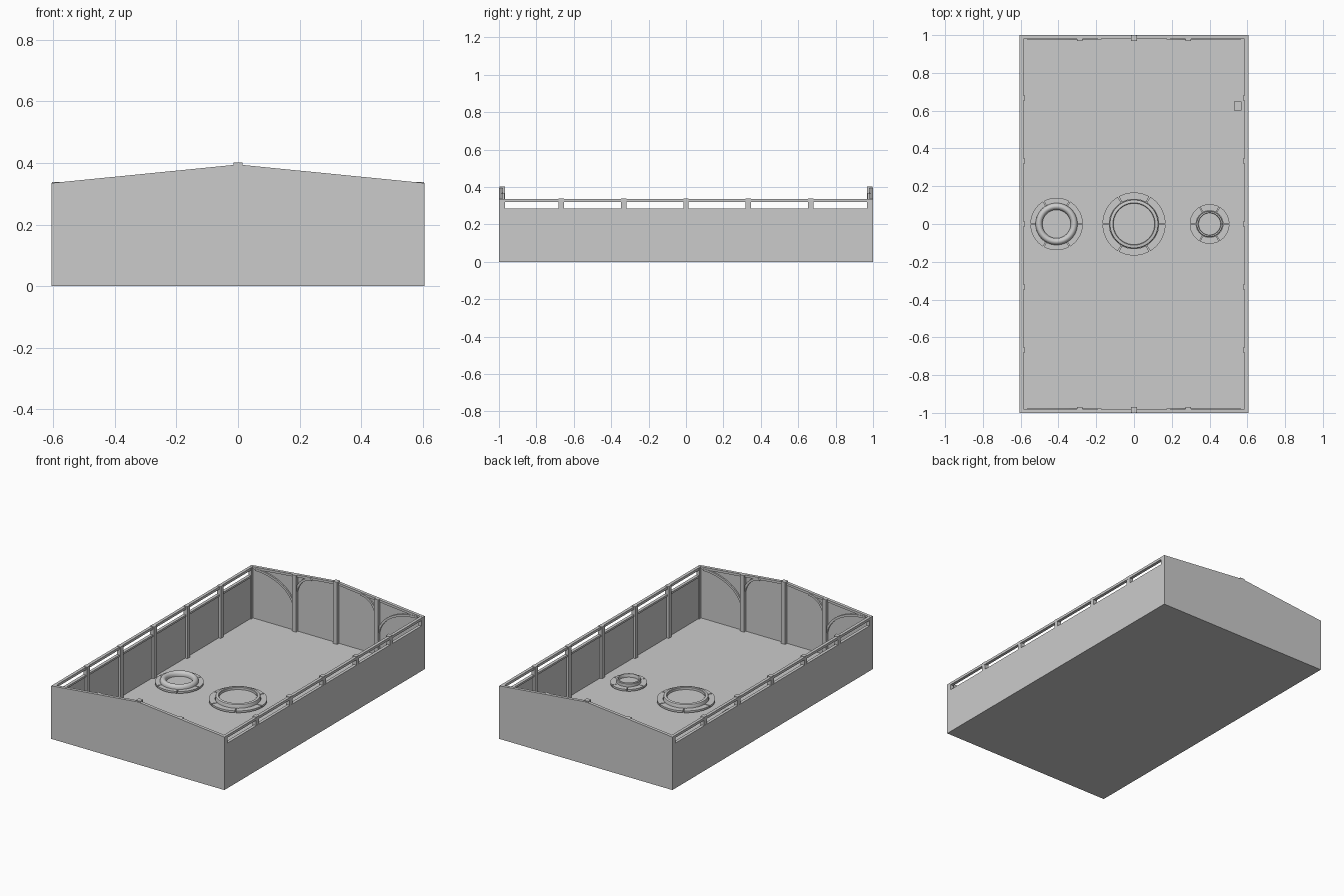
import bpy, bmesh
from math import sin, cos, pi, radians

if "Cube" in bpy.data.objects:
    bpy.data.objects.remove(bpy.data.objects["Cube"])

W, L, T = 0.605, 1.0, 0.013      # half width, half length, wall thickness
EAVE, RIDGE, FLOOR = 0.335, 0.395, 0.01


def finish(name, bm, smooth=False):
    bmesh.ops.remove_doubles(bm, verts=bm.verts, dist=1e-6)
    bmesh.ops.recalc_face_normals(bm, faces=bm.faces)
    me = bpy.data.meshes.new(name)
    bm.to_mesh(me)
    bm.free()
    ob = bpy.data.objects.new(name, me)
    bpy.context.collection.objects.link(ob)
    if smooth:
        bpy.ops.object.select_all(action='DESELECT')
        ob.select_set(True)
        bpy.context.view_layer.objects.active = ob
        bpy.ops.object.shade_smooth_by_angle(angle=radians(35))
    return ob


def box(name, x0, x1, y0, y1, z0, z1):
    bm = bmesh.new()
    bmesh.ops.create_cube(bm, size=1)
    for v in bm.verts:
        v.co = (x1 if v.co.x > 0 else x0, y1 if v.co.y > 0 else y0, z1 if v.co.z > 0 else z0)
    return finish(name, bm)


def prism(name, pts, y0, y1):
    """Extrude an x-z outline along y."""
    bm = bmesh.new()
    f = bm.faces.new([bm.verts.new((x, y0, z)) for x, z in pts])
    ext = bmesh.ops.extrude_face_region(bm, geom=[f])['geom']
    bmesh.ops.translate(bm, vec=(0, y1 - y0, 0),
                        verts=[g for g in ext if isinstance(g, bmesh.types.BMVert)])
    return finish(name, bm)


def lathe(name, profile, cx, a0=0, a1=2 * pi, n=48, loop=False):
    """Revolve an r-z profile about the vertical axis at (cx, 0)."""
    bm = bmesh.new()
    rings = []
    for i in range(n + 1):
        a = a0 + (a1 - a0) * i / n
        rings.append([bm.verts.new((cx + r * cos(a), r * sin(a), z)) for r, z in profile])
    m = len(profile)
    for p, q in zip(rings, rings[1:]):
        for k in range(m if loop else m - 1):
            bm.faces.new((p[k], p[(k + 1) % m], q[(k + 1) % m], q[k]))
    if loop:
        bm.faces.new(rings[0])
        bm.faces.new(rings[-1])
    return finish(name, bm, True)


def roof(x):
    return RIDGE - (RIDGE - EAVE) * abs(x) / W


# floor slab
box("floor", -W, W, -L, L, 0, FLOOR)

# long walls with a window band, top rail and posts
for s, side in ((-1, "left"), (1, "right")):
    def xs(a, b):
        return sorted((s * a, s * b))
    box(side + "_wall", *xs(W - T, W), -L, L, 0, 0.285)
    box(side + "_sill", *xs(W - T - 0.006, W - T), -L + T, L - T, 0.273, 0.285)
    box(side + "_top_rail", *xs(W - 0.019, W), -L, L, 0.319, EAVE)
    for i in range(-2, 3):
        y = i / 3
        box(side + "_post", *xs(W - 0.028, W - 0.001), y - 0.014, y + 0.014, FLOOR, EAVE + 0.003)
    for e in (-1, 1):
        y0, y1 = sorted((e * 0.968, e * L))
        box(side + "_corner_post", *xs(W - 0.02, W), y0, y1, FLOOR, EAVE)

# gable walls with rafters, posts and curved braces
for e, end in ((-1, "front"), (1, "back")):
    def ys(a, b):
        return sorted((e * a, e * b))
    prism(end + "_gable", [(-W, 0), (W, 0), (W, EAVE), (0, RIDGE), (-W, EAVE)], *ys(L - T, L))
    prism(end + "_rafters", [(-W, EAVE), (0, RIDGE), (W, EAVE),
                             (W, EAVE - 0.015), (0, RIDGE - 0.015), (-W, EAVE - 0.015)],
          *ys(L - 0.02, L - T))
    box(end + "_ridge_post", -0.015, 0.015, *ys(0.968, L - 0.002), FLOOR, 0.402)
    for s in (-1, 1):
        xp = 0.287
        x0, x1 = sorted((s * (xp - 0.014), s * (xp + 0.014)))
        box(end + "_gable_post", x0, x1, *ys(0.97, L - T), FLOOR, roof(xp))
        for span, drop, d in ((0.28, 0.19, 1), (0.115, 0.13, -1)):
            top = roof(xp + d * span) - 0.008
            outer, inner = [], []
            for i in range(13):
                a = pi / 2 * i / 12
                for lst, t in ((outer, 0.0), (inner, 0.014)):
                    x = xp + d * (span - (span - t) * cos(a))
                    lst.append((s * x, top - drop + (drop - t) * sin(a)))
            prism(end + "_curved_brace", outer + inner[::-1], *ys(0.978, L - T))


def bench(name, cx, r0, r1, z0, z1):
    """Six curved bench segments around a tub, with small gaps."""
    for k in range(6):
        a = k * pi / 3
        lathe(name, [(r0, z0), (r1, z0), (r1, z1), (r0, z1)], cx,
              a + 0.02, a + pi / 3 - 0.02, 10, True)


# central round tub
lathe("centre_tub", [(0.13, FLOOR), (0.13, 0.048), (0.127, 0.055), (0.122, 0.057),
                     (0.112, 0.057), (0.109, 0.054), (0.109, 0.04), (0, 0.04)], 0, n=64)
bench("centre_bench", 0, 0.131, 0.167, 0.022, 0.034)

# left tub with a broad rounded rim
rim = [(0.093 + 0.018 * cos(pi * i / 8), 0.036 + 0.022 * sin(pi * i / 8)) for i in range(9)]
lathe("left_tub", [(0.111, FLOOR)] + rim + [(0.075, 0.03), (0, 0.03)], -0.41)
bench("left_bench", -0.41, 0.111, 0.139, 0.022, 0.034)

# small right tub
lathe("right_tub", [(0.07, FLOOR), (0.07, 0.052), (0.067, 0.056), (0.06, 0.056),
                    (0.058, 0.053), (0.058, 0.035), (0, 0.035)], 0.4)
bench("right_bench", 0.4, 0.071, 0.105, 0.022, 0.034)

# small service box on the floor
box("service_box", 0.53, 0.568, 0.6, 0.648, FLOOR, 0.04)
